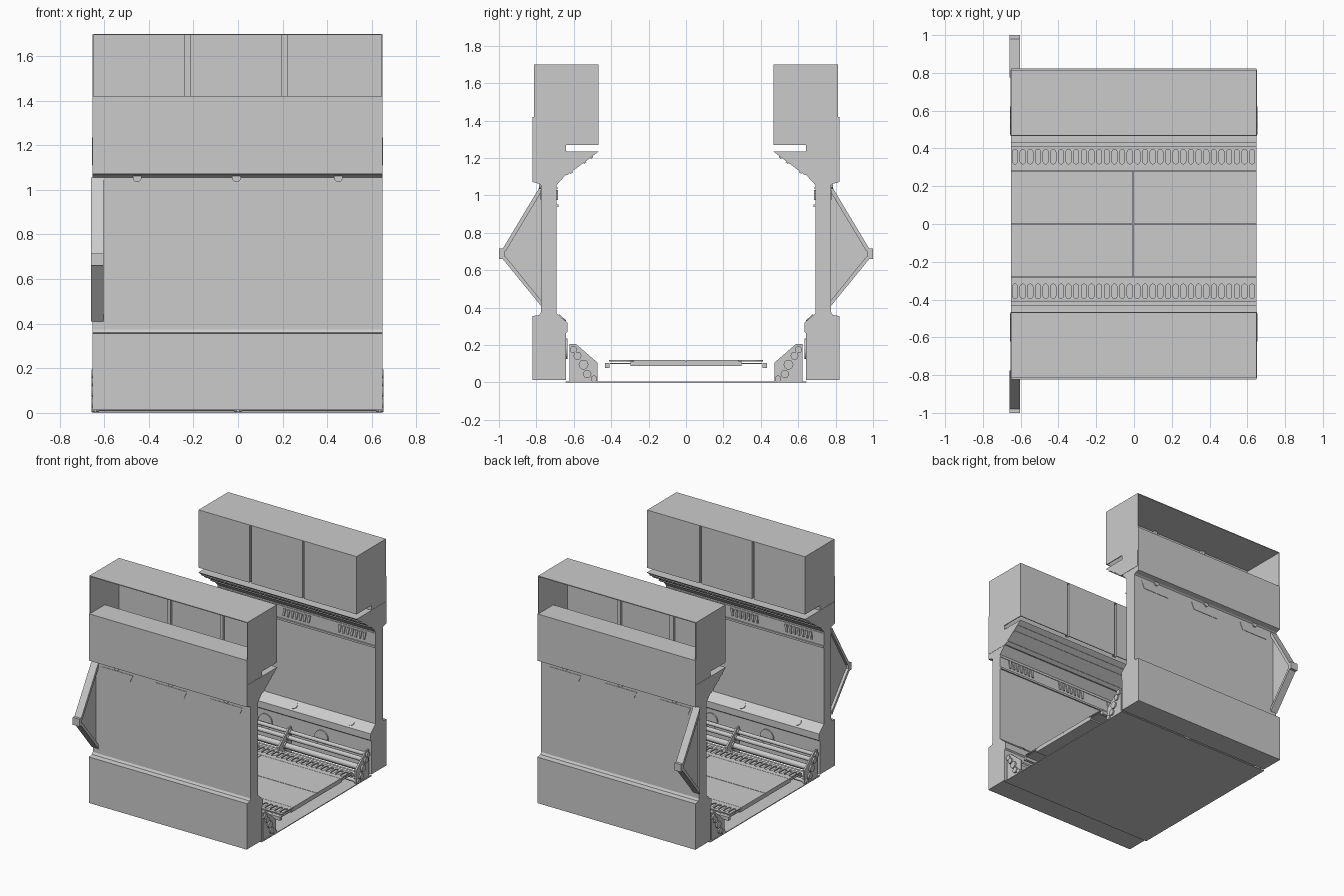
import bpy, bmesh
from math import cos, sin, pi
from mathutils import Vector

if "Cube" in bpy.data.objects:
    bpy.data.objects.remove(bpy.data.objects["Cube"])

X0, X1 = -0.652, 0.648


def finish(name, bm, mirror=True):
    bmesh.ops.recalc_face_normals(bm, faces=bm.faces)
    me = bpy.data.meshes.new(name)
    bm.to_mesh(me)
    bm.free()
    ob = bpy.data.objects.new(name, me)
    bpy.context.collection.objects.link(ob)
    if mirror:  # same part on the opposite wall
        m = ob.modifiers.new("mirror_y", 'MIRROR')
        m.use_axis = (False, True, False)
        m.use_mirror_merge = False
    return ob


def add_extrusion(bm, pts, vec):
    face = bm.faces.new([bm.verts.new(p) for p in pts])
    new = bmesh.ops.extrude_face_region(bm, geom=[face], use_keep_orig=True)['geom']
    bmesh.ops.translate(bm, vec=vec, verts=[v for v in new if isinstance(v, bmesh.types.BMVert)])


def add_prism(bm, yz, x0=X0, x1=X1):
    add_extrusion(bm, [(x0, y, z) for y, z in yz], (x1 - x0, 0, 0))


def add_box(bm, x0, x1, y0, y1, z0, z1):
    add_prism(bm, [(y0, z0), (y1, z0), (y1, z1), (y0, z1)], x0, x1)


def add_disc(bm, c, axis, r, depth, n=20):
    rot = Vector((0, 0, 1)).rotation_difference(Vector(axis)).to_matrix().to_4x4()
    rot.translation = c
    bmesh.ops.create_cone(bm, cap_ends=True, segments=n, radius1=r, radius2=r, depth=depth, matrix=rot)


def prism(name, yz, x0=X0, x1=X1, mirror=True):
    bm = bmesh.new()
    add_prism(bm, yz, x0, x1)
    return finish(name, bm, mirror)


# side wall: one cross-section run along the corridor
prism("side_wall", [
    (0.822, 0.013), (0.822, 0.355), (0.785, 0.36), (0.776, 0.375), (0.776, 1.055),
    (0.785, 1.062), (0.822, 1.072), (0.822, 1.42), (0.642, 1.42), (0.642, 1.11),
    (0.692, 1.055), (0.692, 0.37), (0.633, 0.318), (0.633, 0.27), (0.642, 0.262), (0.642, 0.013)])

# sloped cove under the overhead lockers
prism("cove", [(0.815, 1.235), (0.466, 1.235), (0.633, 1.11), (0.815, 1.11)], X0 - 0.002, X1 + 0.002)
bm = bmesh.new()
for t in (0.2, 0.42, 0.85):
    y, z = 0.466 + 0.167 * t, 1.235 - 0.125 * t
    add_prism(bm, [(y, z), (y + 0.013, z - 0.01), (y + 0.009, z - 0.015), (y - 0.004, z - 0.005)])
finish("cove_trim", bm)

# overhead locker: open on the outside and below, with grooved inner panels
bm = bmesh.new()
T = 0.006
add_box(bm, X0, X1, 0.468, 0.814, 1.70 - T, 1.70)
for x in (X0, X1 - T):
    add_box(bm, x, x + T, 0.468, 0.814, 1.27, 1.70 - T)
grooves = [(-0.234, -0.216), (0.202, 0.216)]
left = X0 + T
for a, b in grooves:
    add_box(bm, left, a, 0.468, 0.468 + T, 1.27, 1.70 - T)
    add_box(bm, a - T, b + T, 0.486, 0.486 + T, 1.27, 1.70 - T)
    for x in (a - T, b):
        add_box(bm, x, x + T, 0.468, 0.486, 1.27, 1.70 - T)
    left = b
add_box(bm, left, X1 - T, 0.468, 0.468 + T, 1.27, 1.70 - T)
finish("overhead_locker", bm)

# triangular outer brace: wide flange with a thin web
outer = [(0.776, 1.055), (0.98, 0.715), (1.0, 0.715), (1.0, 0.66), (0.98, 0.66), (0.776, 0.41)]
inner = [(0.776, 1.015), (0.962, 0.705), (0.97, 0.70), (0.97, 0.675), (0.962, 0.67), (0.776, 0.44)]
bm = bmesh.new()
for i in range(5):
    add_prism(bm, [outer[i], outer[i + 1], inner[i + 1], inner[i]], -0.66, -0.604)
finish("brace_flange", bm)
prism("brace_web", inner, -0.640, -0.624)

# trapezoid vents: plates outside, slanted louvres inside
bm, bl = bmesh.new(), bmesh.new()
for cx in (-0.452, -0.007, 0.45):
    add_extrusion(bm, [(cx - 0.132, 0.775, 1.03), (cx + 0.132, 0.775, 1.03),
                       (cx + 0.108, 0.775, 0.975), (cx - 0.108, 0.775, 0.975)], (0, 0.004, 0))
    add_disc(bm, (cx, 0.776, 1.055), (0, 1, 0), 0.02, 0.02, 12)
    for i in range(7):
        x = cx - 0.105 + i * 0.034
        add_extrusion(bl, [(x, 0.693, 0.975), (x + 0.012, 0.693, 0.975),
                           (x + 0.024, 0.693, 1.03), (x + 0.004, 0.693, 1.03)], (0, -0.009, 0))
finish("outer_vent_plates", bm)
finish("inner_louvres", bl)
bm = bmesh.new()
add_box(bm, X0, X1, 0.682, 0.693, 0.938, 0.952)
add_box(bm, X0, X1, 0.688, 0.693, 1.035, 1.045)
finish("wall_rails", bm)

# round lamps on the lower slope and access caps below them
bm = bmesh.new()
for x in (-0.46, 0.0, 0.47):
    add_disc(bm, (x, 0.662, 0.344), (0, -0.66, 0.75), 0.024, 0.010)
finish("slope_lamps", bm)
bm = bmesh.new()
for x in (-0.22, 0.24):
    add_disc(bm, (x, 0.640, 0.18), (0, 1, 0), 0.055, 0.014, 24)
finish("access_caps", bm)

# pipe tray: three brackets with pipes passing through
bm = bmesh.new()
plate = [(0.623, 0.003), (0.623, 0.205), (0.588, 0.205), (0.472, 0.105), (0.472, 0.003)]
for x in (-0.646, -0.006, 0.63):
    add_prism(bm, plate, x, x + 0.012)
finish("pipe_brackets", bm)
bm = bmesh.new()
for y, z, r in [(0.602, 0.175, 0.014), (0.580, 0.142, 0.016), (0.548, 0.095, 0.021),
                (0.528, 0.045, 0.017), (0.492, 0.02, 0.012)]:
    add_disc(bm, (0, y, z), (1, 0, 0), r, 1.304, 14)
    for x in (-0.64, 0.0, 0.636):
        add_disc(bm, (x, y, z), (1, 0, 0), r + 0.005, 0.034, 14)
pipes = finish("pipes", bm)
for p in pipes.data.polygons:
    p.use_smooth = len(p.vertices) == 4
prism("tray_rail", [(0.408, 0.078), (0.432, 0.078), (0.432, 0.105), (0.408, 0.105)])

# underside and walkway
bm = bmesh.new()
add_box(bm, X0, X1, -0.645, 0.645, 0.0, 0.006)
finish("base_plate", bm, False)
bm = bmesh.new()
add_box(bm, X0, X1, -0.298, 0.298, 0.088, 0.112)
finish("walkway_core", bm, False)
bm = bmesh.new()
for a, b in ((X0, -0.006), (-0.002, X1)):
    add_box(bm, a, b, 0.002, 0.28, 0.112, 0.12)
finish("walkway_panels", bm)
prism("grate_light", [(0.298, 0.098), (0.405, 0.098), (0.405, 0.104), (0.298, 0.104)])

# slotted grate: flat curve with rounded holes, turned to mesh
cu = bpy.data.curves.new("floor_grate", 'CURVE')
cu.dimensions, cu.fill_mode, cu.extrude = '2D', 'BOTH', 0.004


def loop(pts):
    s = cu.splines.new('POLY')
    s.points.add(len(pts) - 1)
    for p, (x, y) in zip(s.points, pts):
        p.co = (x, y, 0, 1)
    s.use_cyclic_u = True


loop([(X0, 0.282), (X1, 0.282), (X1, 0.412), (X0, 0.412)])
R = 0.0135
for i in range(32):
    cx = -0.63 + i * 0.0405
    loop([(cx + R * cos(k * pi / 5), 0.395 - R + R * sin(k * pi / 5)) for k in range(6)] +
         [(cx - R * cos(k * pi / 5), 0.318 + R - R * sin(k * pi / 5)) for k in range(6)])
tmp = bpy.data.objects.new("grate_curve", cu)
bpy.context.collection.objects.link(tmp)
bpy.context.view_layer.update()
me = bpy.data.meshes.new_from_object(tmp.evaluated_get(bpy.context.evaluated_depsgraph_get()))
bm = bmesh.new()
bm.from_mesh(me)
bmesh.ops.remove_doubles(bm, verts=bm.verts, dist=1e-5)
bmesh.ops.translate(bm, vec=(0, 0, 0.116), verts=bm.verts)
bpy.data.objects.remove(tmp)
finish("floor_grate", bm)
